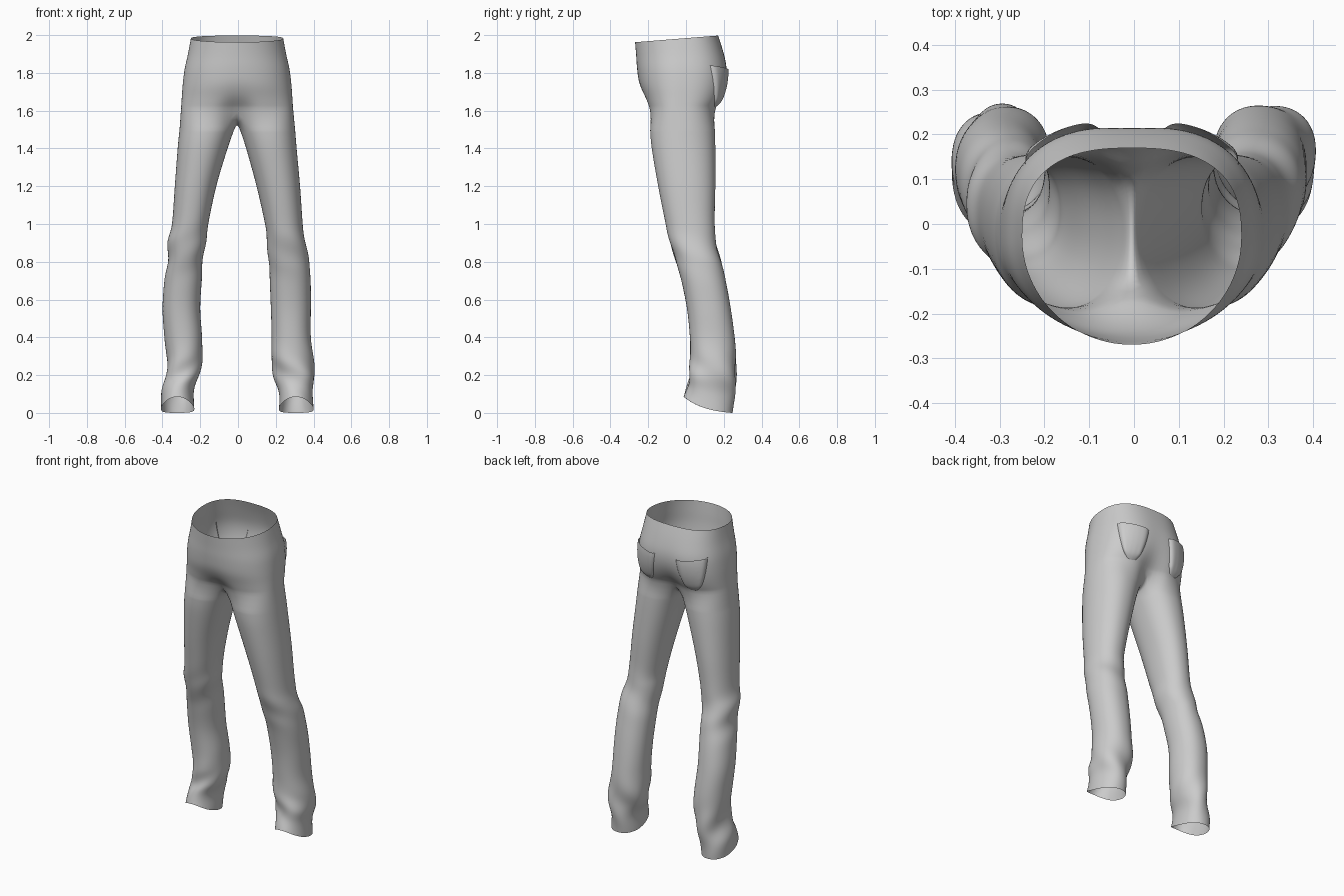
import bpy, bmesh
from math import sin, cos, pi, exp, radians
from mathutils import Vector
from mathutils.bvhtree import BVHTree

if "Cube" in bpy.data.objects:
    bpy.data.objects.remove(bpy.data.objects["Cube"])

N, M = 28, 9      # points on the outer arc and on the crotch arc of each half
SHIFT = -0.005

# seat rings: z, y front, y back, half width, front squareness, front pinch, back pinch
SEAT = [(1.98, -.27, .17, .245, 2.0, 0, 0),
        (1.90, -.264, .198, .260, 2.05, 0, 0),
        (1.82, -.259, .219, .278, 2.1, 0, .02),
        (1.74, -.248, .215, .288, 2.15, .01, .05),
        (1.67, -.223, .196, .293, 2.3, .06, .14),
        (1.61, -.202, .166, .297, 2.5, .24, .30)]

# leg rings: z, y front, y back, inner/outer x of the +x leg, inner/outer x of the -x leg
LEG = [(1.50, -.191, .154, .010, .303, .020, .310),
       (1.40, -.182, .156, .043, .311, .055, .320),
       (1.20, -.148, .156, .098, .329, .115, .335),
       (1.00, -.108, .152, .143, .343, .157, .350),
       (0.90, -.085, .160, .153, .357, .170, .373),
       (0.80, -.052, .186, .163, .378, .187, .372),
       (0.70, -.025, .211, .168, .385, .192, .390),
       (0.55, .005, .238, .174, .386, .200, .400),
       (0.40, .020, .258, .178, .386, .190, .390),
       (0.28, .022, .266, .176, .400, .190, .378),
       (0.18, .020, .262, .192, .410, .208, .380),
       (0.09, .008, .256, .216, .394, .232, .404),
       (0.00, -.012, .248, .216, .400, .232, .408)]


def spow(v, p):
    return abs(v) ** p * (1 if v >= 0 else -1)


def smooth_rows(rows, steps):
    """Catmull-Rom interpolation between table rows."""
    out = []
    for i in range(len(rows) - 1):
        a, b = rows[max(i - 1, 0)], rows[i]
        c, d = rows[i + 1], rows[min(i + 2, len(rows) - 1)]
        for k in range(steps):
            t = k / steps
            out.append([.5 * (2 * q + (r - p) * t + (2 * p - 5 * q + 4 * r - s) * t * t
                              + (3 * q - p - 3 * r + s) * t ** 3)
                        for p, q, r, s in zip(a, b, c, d)])
    return out + [list(rows[-1])]


def seat_ring(row, s):
    z, yf, yb, xh, nf, pf, pb = row
    pts = []
    for i in range(N + 1):
        a = -pi / 2 + pi * i / N
        n = nf if a < 0 else 2.6
        x = xh * abs(cos(a)) ** (2 / n) if 0 < i < N else 0
        y = spow(sin(a), 2 / n)
        y = -.03 + y * ((-.03 - yf) if a < 0 else (yb + .03))
        y *= 1 - (pf if a < 0 else pb) * exp(-(x / .07) ** 2)
        tilt = .08 * (y + .05) * max(0, (z - 1.8) / .18)   # waist is higher at the back
        pts.append(Vector((s * x + SHIFT, y, z + tilt)))
    return pts


def leg_ring(row, s):
    z, yf, yb = row[:3]
    xi, xo = row[3:5] if s > 0 else row[5:7]
    cx, rx, cy, ry = (xi + xo) / 2, (xo - xi) / 2, (yf + yb) / 2, (yb - yf) / 2
    lim = radians(145)
    angs = [-lim + 2 * lim * i / N for i in range(N + 1)]
    angs += [lim + (2 * pi - 2 * lim) * j / (M + 1) for j in range(1, M + 1)]
    pts = []
    for a in angs:
        # draped folds: strong at the ankle, faint behind the knee
        f = 1 + .06 * exp(-((z - .17) / .13) ** 2) * sin(3 * a + 22 * z + s)
        f += .025 * exp(-((z - .85) / .12) ** 2) * sin(2 * a + 30 * z + s)
        x = cx + f * rx * spow(cos(a), .92)
        y = cy + f * ry * spow(sin(a), .92)
        front = min(1, max(0, (yb - y) / (yb - yf)))
        lift = .085 * front ** 1.5 * max(0, 1 - z / .3)    # hem rides up over the foot
        mid = .02 * cos(a) ** 2 * front * max(0, 1 - z / .12)
        pts.append(Vector((s * x, y, z + lift - mid)))
    return pts


def bridge(bm, a, b, closed):
    n = len(a)
    for i in range(n if closed else n - 1):
        j = (i + 1) % n
        bm.faces.new((a[i], a[j], b[j], b[i]))


def finish(bm, name):
    bmesh.ops.remove_doubles(bm, verts=bm.verts, dist=1e-4)
    bmesh.ops.recalc_face_normals(bm, faces=bm.faces)
    for f in bm.faces:
        f.smooth = True
    me = bpy.data.meshes.new(name)
    bm.to_mesh(me)
    ob = bpy.data.objects.new(name, me)
    bpy.context.collection.objects.link(ob)
    sub = ob.modifiers.new("smooth", 'SUBSURF')
    sub.levels = sub.render_levels = 1
    return ob


# Trousers: seat halves, crotch curve and legs joined on the centre seam
bm = bmesh.new()
for s in (1, -1):
    prev = None
    for row in smooth_rows(SEAT, 3):
        ring = [bm.verts.new(p) for p in seat_ring(row, s)]
        if prev:
            bridge(bm, prev, ring, False)
        prev = ring
    back, front = prev[-1].co, prev[0].co
    for j in range(1, M + 1):
        t = j / (M + 1)
        p = back.lerp(front, t)
        p.z -= .078 * sin(pi * t) ** .7
        prev.append(bm.verts.new(p))
    for row in smooth_rows(LEG, 5):
        ring = [bm.verts.new(p) for p in leg_ring(row, s)]
        bridge(bm, prev, ring, True)
        prev = ring
tree = BVHTree.FromBMesh(bm)
finish(bm, "trousers")

# Back pockets: patches wrapped on the seat, open along the top
U, V = 16, 16
for s, name in ((1, "right_back_pocket"), (-1, "left_back_pocket")):
    bm = bmesh.new()
    prev = None
    for j in range(V + 1):
        v = j / V                                  # 0 bottom, 1 top
        lo, hi = 4 - 12 * v ** .6, 34 + 14 * v ** .6
        ring = []
        for i in range(U + 1):
            u = i / U
            phi = radians(lo + (hi - lo) * u)
            z0 = 1.615 + .035 * abs(2 * u - 1) ** 3
            z1 = 1.815 + .025 * u
            o = Vector((s * .1 + SHIFT, 0, z0 + (z1 - z0) * v))
            d = Vector((s * sin(phi), cos(phi), 0))
            hit = tree.ray_cast(o, d)[0] or o + d * .17
            edge = min(1, 7 * u, 7 * (1 - u), 7 * v)
            ring.append(bm.verts.new(hit + d * (-.003 + .017 * edge ** .6)))
        if prev:
            bridge(bm, prev, ring, False)
        prev = ring
    finish(bm, name)
